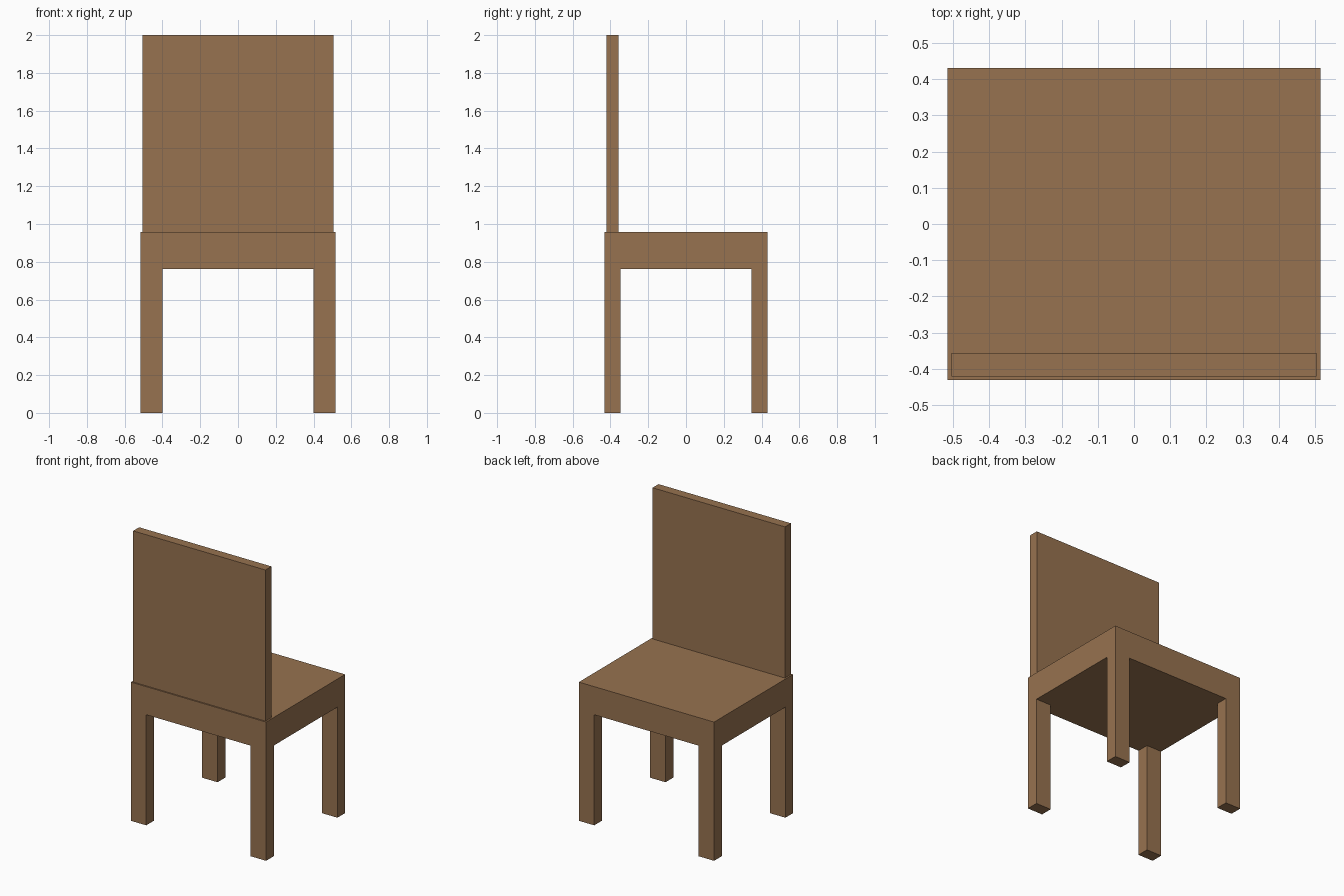
import bpy, bmesh, math
from mathutils import Matrix, Vector

if "Cube" in bpy.data.objects:
    bpy.data.objects.remove(bpy.data.objects["Cube"])

wood = bpy.data.materials.new("brown_wood")
wood.diffuse_color = (0.31, 0.17, 0.08, 1)
wood.use_nodes = True
wood.node_tree.nodes["Principled BSDF"].inputs["Base Color"].default_value = wood.diffuse_color

SEAT_X, SEAT_Y = 0.516, 0.431      # half sizes of the seat
INNER_X, INNER_Y = 0.399, 0.347    # inner faces of the legs
SEAT_BOTTOM, SEAT_TOP = 0.763, 0.957


def add_box(bm, lo, hi):
    lo, hi = Vector(lo), Vector(hi)
    mat = Matrix.Translation((lo + hi) / 2) @ Matrix.Diagonal((*(hi - lo), 1))
    bmesh.ops.create_cube(bm, size=1, matrix=mat)


def finish(bm, name):
    bmesh.ops.recalc_face_normals(bm, faces=bm.faces)
    mesh = bpy.data.meshes.new(name)
    bm.to_mesh(mesh)
    bm.free()
    mesh.materials.append(wood)
    bpy.context.collection.objects.link(bpy.data.objects.new(name, mesh))


# Seat slab, cut into a 3 x 3 grid so the legs extrude from its corners
bm = bmesh.new()
add_box(bm, (-SEAT_X, -SEAT_Y, SEAT_BOTTOM), (SEAT_X, SEAT_Y, SEAT_TOP))
for axis, offset in ((Vector((1, 0, 0)), INNER_X), (Vector((0, 1, 0)), INNER_Y)):
    for side in (-1, 1):
        bmesh.ops.bisect_plane(bm, geom=bm.verts[:] + bm.edges[:] + bm.faces[:],
                               plane_co=axis * offset * side, plane_no=axis)

# Four legs, flush with the seat sides
bm.normal_update()
corners = []
for f in bm.faces:
    c = f.calc_center_median()
    if f.normal.z < -0.9 and abs(c.x) > INNER_X and abs(c.y) > INNER_Y:
        corners.append(f)
for f in bmesh.ops.extrude_discrete_faces(bm, faces=corners)["faces"]:
    for v in f.verts:
        v.co.z = 0

# Merge flat regions into clean faces
bmesh.ops.remove_doubles(bm, verts=bm.verts, dist=1e-5)
bmesh.ops.dissolve_limit(bm, angle_limit=math.radians(1),
                         verts=bm.verts, edges=bm.edges)
finish(bm, "seat_with_legs")

# Thin upright backrest standing on the seat, slightly inset from its edges
bm = bmesh.new()
add_box(bm, (-0.505, -0.422, SEAT_TOP), (0.505, -0.357, 2.0))
finish(bm, "backrest")
